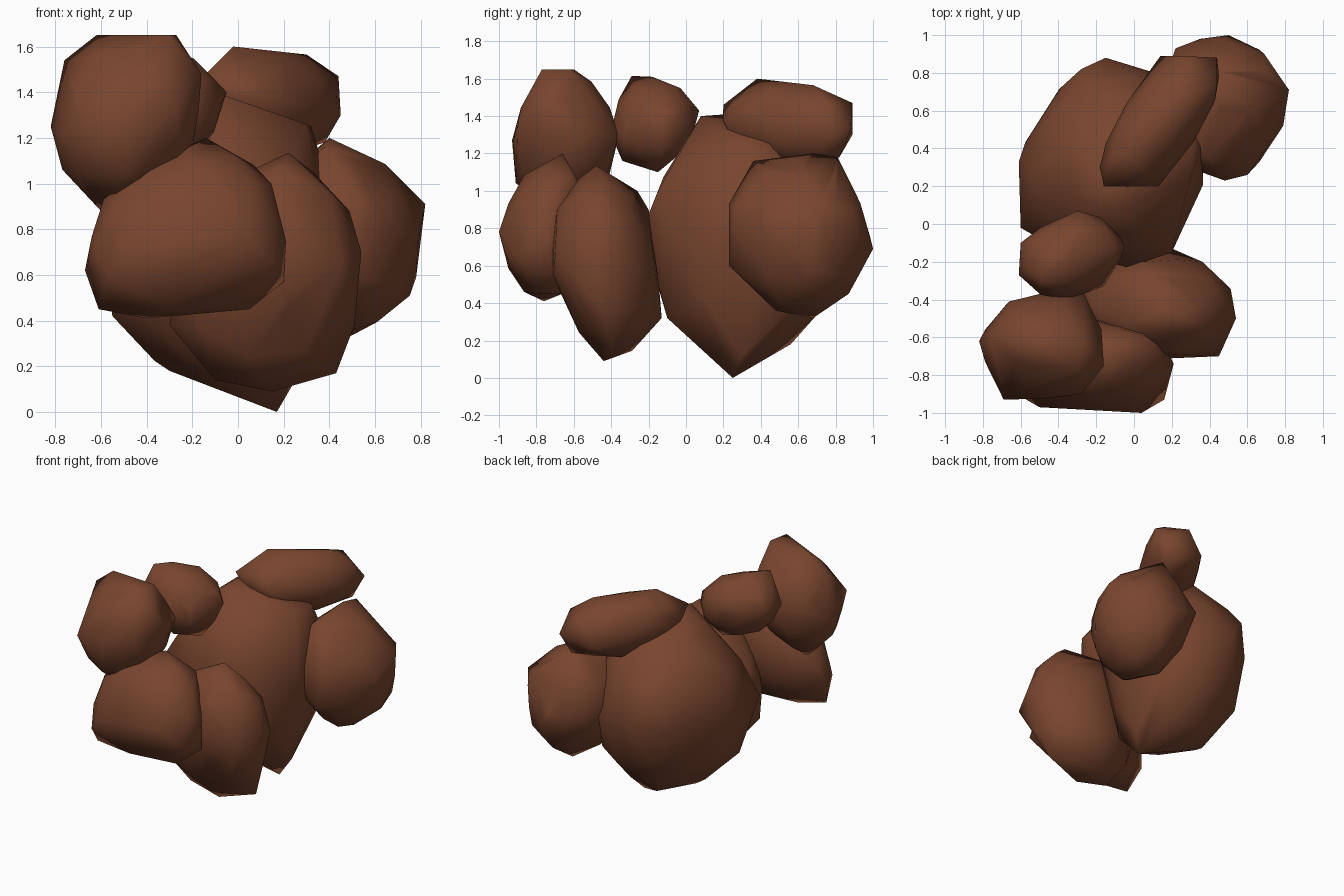
import bpy, bmesh, math
from mathutils import Matrix, Vector

brown = bpy.data.materials.new("chocolate brown")
brown.diffuse_color = (0.19, 0.06, 0.028, 1)


def lump(name, lo, hi, lean, corners):
    """Rounded chunk: a leaning low-poly ellipsoid filling the box lo..hi,
    wrapped together with a few prominent corners into one convex hull."""
    lo, hi = Vector(lo), Vector(hi)
    mid, half = (lo + hi) / 2, (hi - lo) / 2 * 0.98
    xy, xz, yz = lean
    # lean (correlation) matrix keeps the box size while shearing the ellipsoid
    l22 = math.sqrt(1 - xy * xy)
    l32 = (yz - xy * xz) / l22
    l33 = math.sqrt(max(0.01, 1 - xz * xz - l32 * l32))
    shear = Matrix(((1, 0, 0), (xy, l22, 0), (xz, l32, l33)))
    bm = bmesh.new()
    bmesh.ops.create_icosphere(bm, subdivisions=2, radius=1)
    for v in bm.verts:
        p = shear @ v.co
        v.co = mid + Vector(a * b for a, b in zip(p, half))
    bmesh.ops.delete(bm, geom=bm.edges[:], context='EDGES_FACES')
    for c in corners:
        bm.verts.new(c)
    bmesh.ops.convex_hull(bm, input=bm.verts[:])
    bmesh.ops.delete(bm, geom=[v for v in bm.verts if not v.link_faces], context='VERTS')
    bmesh.ops.recalc_face_normals(bm, faces=bm.faces[:])
    for f in bm.faces:
        f.smooth = True
    me = bpy.data.meshes.new(name)
    bm.to_mesh(me)
    bm.free()
    me.materials.append(brown)
    bpy.context.collection.objects.link(bpy.data.objects.new(name, me))


# upper left chunk at the front
lump("upper_front_lump", (-0.81, -0.93, 0.9), (-0.15, -0.36, 1.64), (0, 0.15, 0),
     [(-0.62, -0.6, 1.65), (-0.3, -0.77, 1.65), (-0.27, -0.62, 1.65), (-0.76, -0.6, 1.54),
      (-0.82, -0.62, 1.25), (-0.69, -0.93, 1.27), (-0.5, -0.91, 1.04), (-0.7, -0.62, 0.99),
      (-0.6, -0.6, 0.88), (-0.27, -0.36, 1.3), (-0.16, -0.75, 1.48), (-0.28, -0.9, 1.35),
      (-0.66, -0.41, 1.3)])

# low wide chunk at the very front
lump("lower_front_lump", (-0.66, -0.99, 0.42), (0.2, -0.5, 1.16), (0, 0.15, 0.1),
     [(-0.14, -0.66, 1.2), (0.07, -0.6, 1.08), (0.04, -1.0, 0.78), (0.16, -0.93, 0.65),
      (0.21, -0.74, 0.75), (0.2, -0.72, 0.57), (0.05, -0.8, 0.45), (-0.1, -0.66, 0.45),
      (-0.4, -0.76, 0.41), (-0.61, -0.8, 0.45), (-0.57, -0.93, 0.6), (-0.5, -0.97, 0.7),
      (-0.67, -0.72, 0.62), (-0.64, -0.75, 0.77)])

# tall chunk at the front right
lump("front_right_lump", (-0.3, -0.72, 0.11), (0.54, -0.14, 1.1), (0, 0.15, -0.2),
     [(0.22, -0.48, 1.135), (0.42, -0.48, 0.95), (0.54, -0.5, 0.7), (0.51, -0.45, 0.38),
      (0.43, -0.4, 0.17), (0.15, -0.44, 0.09), (0.2, -0.13, 0.32), (0.22, -0.71, 0.55),
      (0.45, -0.7, 0.65), (-0.1, -0.42, 0.14), (-0.3, -0.45, 0.38), (0.2, -0.69, 0.9),
      (0.05, -0.2, 0.9), (0.05, -0.26, 1.0)])

# small chunk between the front and back groups
lump("small_upper_lump", (-0.61, -0.4, 1.13), (-0.06, 0.06, 1.6), (0.2, -0.1, 0.0),
     [(-0.5, -0.29, 1.615), (-0.42, -0.18, 1.61), (-0.3, 0.07, 1.43), (-0.05, -0.12, 1.4),
      (-0.61, -0.27, 1.4), (-0.6, -0.1, 1.42), (-0.3, -0.03, 1.55), (-0.16, -0.33, 1.27),
      (-0.35, -0.4, 1.3), (-0.2, -0.15, 1.1), (-0.3, -0.34, 1.16)])

# largest chunk in the middle and back
lump("main_body_lump", (-0.61, -0.22, 0.1), (0.4, 0.86, 1.38), (0.1, -0.05, 0),
     [(0.17, 0.25, 0.0), (0.24, 0.3, 0.12), (-0.15, 0.56, 0.18), (-0.3, 0.3, 0.18),
      (-0.55, 0.15, 0.42), (-0.61, 0.33, 0.85), (-0.6, -0.02, 0.8), (-0.03, -0.23, 0.8),
      (0.2, -0.15, 1.0), (0.05, -0.1, 0.32), (-0.1, 0.08, 1.4), (-0.15, 0.22, 1.41),
      (0.3, 0.25, 1.26), (0.32, 0.43, 1.25), (0.36, 0.4, 1.12), (-0.15, 0.88, 0.8),
      (-0.28, 0.82, 0.95)])

# long flat chunk lying on top
lump("top_lump", (-0.17, 0.19, 1.12), (0.45, 0.89, 1.58), (0.6, -0.1, -0.1),
     [(-0.02, 0.38, 1.6), (0.3, 0.68, 1.565), (0.44, 0.75, 1.47), (0.25, 0.89, 1.47),
      (0.44, 0.88, 1.33), (0.45, 0.78, 1.3), (0.14, 0.89, 1.3), (-0.16, 0.2, 1.46),
      (0.13, 0.2, 1.38), (-0.18, 0.3, 1.4), (0.38, 0.82, 1.18)])

# rounded chunk at the back right
lump("back_right_lump", (0.12, 0.24, 0.34), (0.81, 0.99, 1.18), (0.05, -0.1, 0),
     [(0.4, 0.68, 1.2), (0.42, 0.81, 1.18), (0.38, 0.36, 1.16), (0.55, 0.6, 1.12),
      (0.82, 0.71, 0.91), (0.78, 0.66, 0.59), (0.79, 0.52, 0.78), (0.5, 1.0, 0.69),
      (0.69, 0.9, 0.88), (0.5, 0.87, 0.45), (0.47, 0.68, 0.32), (0.5, 0.48, 0.36),
      (0.48, 0.23, 0.6), (0.48, 0.23, 0.93), (0.6, 0.26, 0.9), (0.22, 0.93, 0.8),
      (0.35, 0.98, 0.75)])
